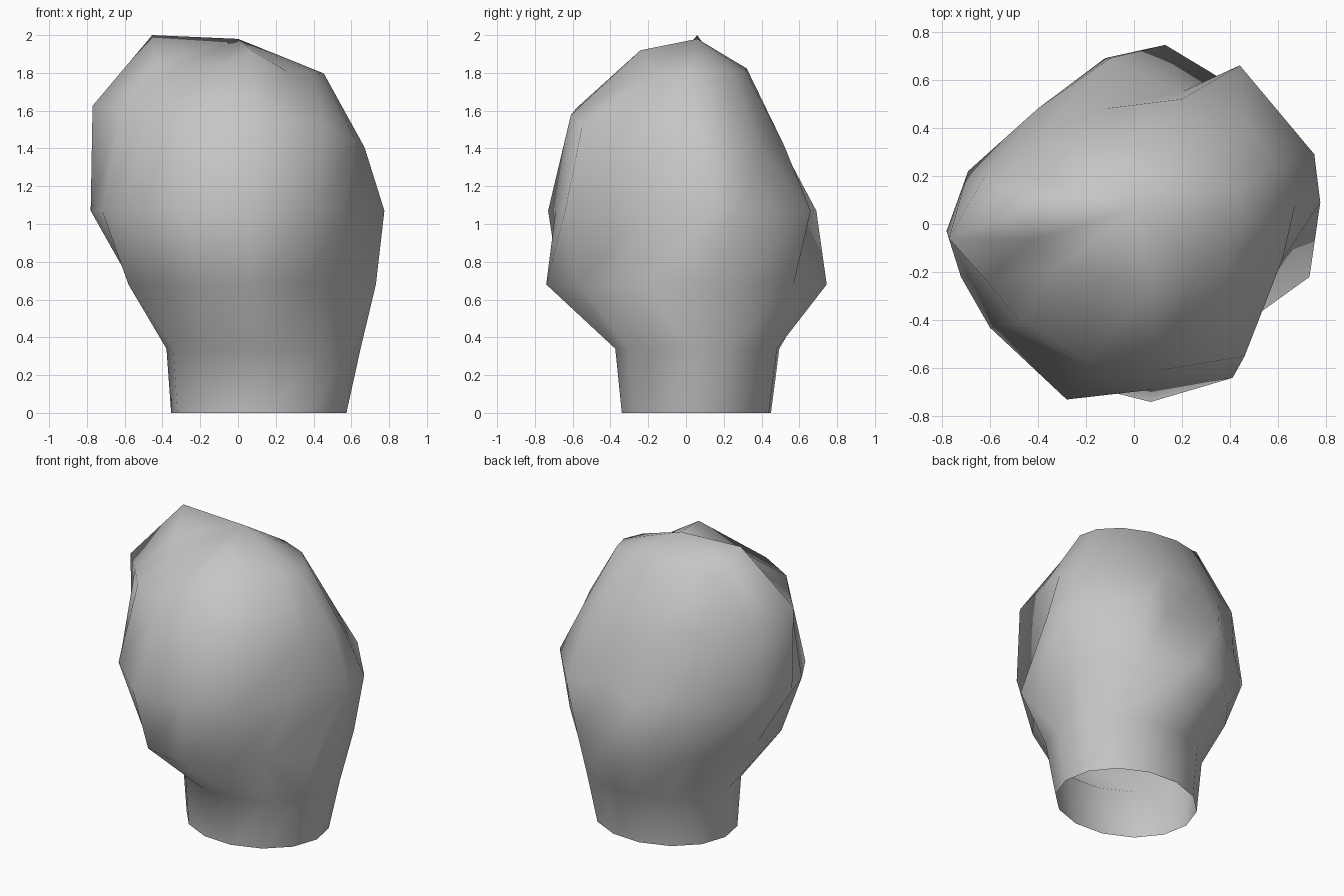
import bpy
import bmesh
from math import cos, sin, radians, tau

SIDES = 14
PHASE = radians(22)

old = bpy.data.objects.get("Cube")
if old:
    bpy.data.objects.remove(old, do_unlink=True)

# Single stone-grey material
grey = bpy.data.materials.new("stone_grey")
grey.use_nodes = True
colour = (0.56, 0.56, 0.56, 1)
grey.diffuse_color = colour
grey.node_tree.nodes["Principled BSDF"].inputs["Base Color"].default_value = colour


def oval(centre, radius_x, radius_y):
    """Outline of a regular ring, anticlockwise from just past +x."""
    angles = [PHASE + tau * i / SIDES for i in range(SIDES)]
    return [(centre[0] + radius_x * cos(a), centre[1] + radius_y * sin(a)) for a in angles]


def add_ring(bm, outline, height, tilt=(0, 0)):
    """Add one loop of vertices on a level or tilted plane."""
    return [bm.verts.new((x, y, height + tilt[0] * x + tilt[1] * y)) for x, y in outline]


def bridge(bm, lower, upper):
    """Join two loops with a band of quads."""
    for i in range(SIDES):
        j = (i + 1) % SIDES
        bm.faces.new((lower[i], lower[j], upper[j], upper[i]))


# Uneven cross-sections of the lump, in the same order as the ovals
jaw = [(.68, .28), (.42, .57), (.13, .745), (-.12, .69), (-.35, .49), (-.5, .28), (-.56, .04),
       (-.58, -.2), (-.43, -.42), (-.21, -.67), (.07, -.74), (.34, -.57), (.48, -.4), (.73, -.22)]
cheek = [(.75, .29), (.44, .66), (.2, .55), (-.1, .69), (-.4, .48), (-.69, .22), (-.78, -.03),
         (-.72, -.22), (-.6, -.43), (-.28, -.73), (.07, -.69), (.41, -.64), (.57, -.22), (.775, .09)]
brow = [(.6, .25), (.46, .41), (.2, .52), (-.12, .48), (-.37, .38), (-.62, .2), (-.77, -.06),
        (-.61, -.24), (-.47, -.41), (-.2, -.58), (.1, -.61), (.46, -.55), (.62, -.14), (.67, .08)]

bm = bmesh.new()

# Open round neck, then the lump, then the cap
rings = [
    add_ring(bm, oval((.11, .055), .465, .4), 0),
    add_ring(bm, oval((.135, .06), .515, .44), .34),
    add_ring(bm, jaw, .68),
    add_ring(bm, cheek, 1.07),
    add_ring(bm, brow, 1.51, tilt=(-.14, -.13)),
    add_ring(bm, oval((0, .04), .455, .285), 1.82, tilt=(-.05, 0)),
]
for lower, upper in zip(rings, rings[1:]):
    bridge(bm, lower, upper)

# Cap: a peak on one side, a raised front, and the crown fan
top = rings[-1]
top[6].co.z = 2
top[10].co.z = 1.92
crown = bm.verts.new((0, .06, 1.98))
for i in range(SIDES):
    bm.faces.new((top[i], top[(i + 1) % SIDES], crown))

bmesh.ops.recalc_face_normals(bm, faces=bm.faces)
for face in bm.faces:
    face.smooth = True

mesh = bpy.data.meshes.new("head_lump")
bm.to_mesh(mesh)
bm.free()
mesh.materials.append(grey)
head = bpy.data.objects.new("head_lump", mesh)
bpy.context.collection.objects.link(head)
